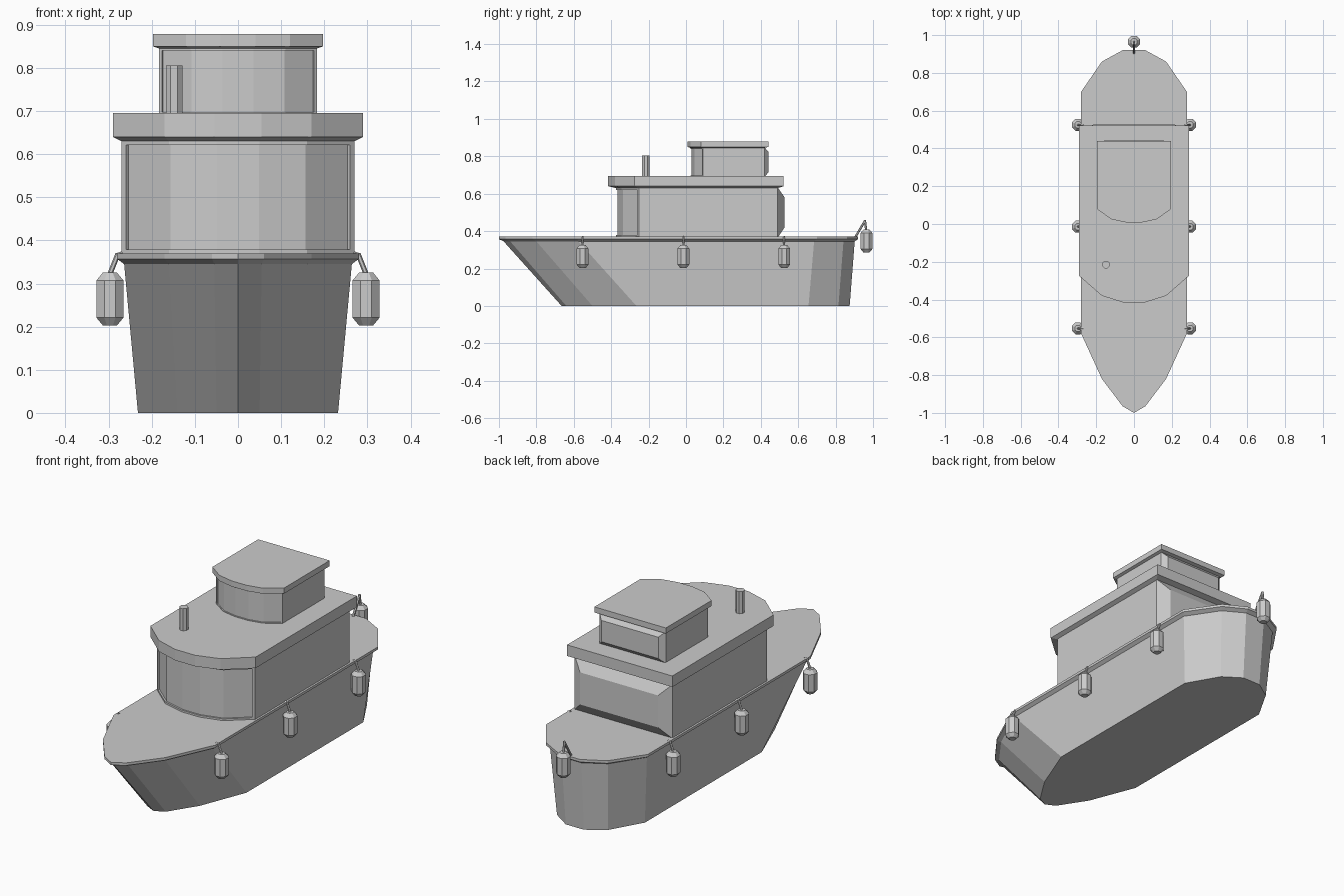
import bpy, bmesh, math
from mathutils import Vector

if "Cube" in bpy.data.objects:
    bpy.data.objects.remove(bpy.data.objects["Cube"])


def make_object(name, bm):
    bmesh.ops.recalc_face_normals(bm, faces=bm.faces)
    mesh = bpy.data.meshes.new(name)
    bm.to_mesh(mesh)
    bm.free()
    ob = bpy.data.objects.new(name, mesh)
    bpy.context.collection.objects.link(ob)
    return ob


def mirrored(half):
    """Half outline (x >= 0, front to back) to a full closed outline."""
    return half + [(-x, y) for x, y in reversed(half) if x > 0]


def ring(cx, cy, r, n=8):
    return [(cx + r * math.cos(math.tau * (i + .5) / n),
             cy + r * math.sin(math.tau * (i + .5) / n)) for i in range(n)]


def loft(layers):
    """Stack closed outlines [(outline, z), ...] into a capped solid."""
    bm = bmesh.new()
    loops = [[bm.verts.new((x, y, z)) for x, y in pts] for pts, z in layers]
    n = len(loops[0])
    for a, b in zip(loops, loops[1:]):
        for i in range(n):
            j = (i + 1) % n
            bm.faces.new((a[i], a[j], b[j], b[i]))
    bm.faces.new(loops[0][::-1])
    bm.faces.new(loops[-1])
    bmesh.ops.recalc_face_normals(bm, faces=bm.faces)
    return bm


def rope(name, points, r=0.006):
    bm = bmesh.new()
    for a, b in zip(points, points[1:]):
        a, b = Vector(a), Vector(b)
        d = b - a
        mat = d.to_track_quat('Z', 'Y').to_matrix().to_4x4()
        mat.translation = (a + b) / 2
        bmesh.ops.create_cone(bm, cap_ends=True, segments=6, radius1=r,
                              radius2=r, depth=d.length + r, matrix=mat)
    make_object(name, bm)


def fender(name, x, y, z, rope_points):
    prof = [(0.018, 0), (0.034, 0.018), (0.034, 0.104), (0.018, 0.122)]
    make_object(name, loft([(ring(x, y, r), z + h) for r, h in prof]))
    rope(name + "_rope", rope_points)


def cabin(name, half, z0, z1, frame, recess, back_inset, back_depth):
    bm = loft([(mirrored(half), z0), (mirrored(half), z1)])
    bm.normal_update()
    sides = [f for f in bm.faces if abs(f.normal.z) < .5]
    front = [f for f in sides if f.normal.y < -.1]
    back = [f for f in sides if f.normal.y > .9]
    # recessed wraparound front panel, raised bevelled back panel
    bmesh.ops.inset_region(bm, faces=front, thickness=frame, use_even_offset=True)
    bmesh.ops.inset_region(bm, faces=front, thickness=0, depth=-recess,
                           use_even_offset=True)
    bmesh.ops.inset_region(bm, faces=back, thickness=back_inset,
                           depth=back_depth, use_even_offset=True)
    make_object(name, bm)


# Hull with flared rim
keel = mirrored([(0, -.665), (.05, -.64), (.14, -.5), (.232, -.265),
                 (.232, .655), (.14, .815), (.05, .875)])
sheer = mirrored([(0, -.975), (.055, -.94), (.16, -.8), (.264, -.575),
                  (.264, .685), (.16, .842), (.055, .902)])
rim = mirrored([(0, -1), (.06, -.965), (.17, -.82), (.28, -.58),
                (.28, .70), (.17, .86), (.06, .92)])
make_object("hull", loft([(keel, 0), (sheer, .345), (rim, .357), (rim, .37)]))

# Main cabin and its roof
wall = [(.05, -.375), (.16, -.345), (.27, -.25), (.27, .49)]
roof = [(.055, -.416), (.17, -.38), (.29, -.275), (.29, .522)]
cabin("main_cabin", wall, .365, .635, .014, .008, .055, .037)
make_object("main_roof", loft([(mirrored(wall), .63), (mirrored(roof), .64),
                               (mirrored(roof), .695)]))

# Wheelhouse and its roof
wall = [(.036, .025), (.11, .04), (.183, .09), (.183, .42)]
roof = [(.04, .008), (.12, .025), (.197, .08), (.197, .44)]
cabin("wheelhouse", wall, .69, .848, .008, .005, .026, .022)
make_object("wheelhouse_roof", loft([(mirrored(wall), .845), (mirrored(roof), .85),
                                     (mirrored(roof), .878)]))

# Funnel
make_object("funnel", loft([(ring(-.148, -.215, .021), .69),
                            (ring(-.148, -.215, .021), .805)]))

# Fenders along both sides and one at the stern
for side, s in (("right", 1), ("left", -1)):
    for i, y in enumerate((-.553, -.014, .525)):
        fender(f"fender_{side}_{i + 1}", s * .297, y, .203,
               [(s * .27, y, .368), (s * .28, y, .365), (s * .297, y, .322)])
fender("fender_stern", 0, .965, .286,
       [(0, .905, .368), (0, .957, .455), (0, .963, .405)])
